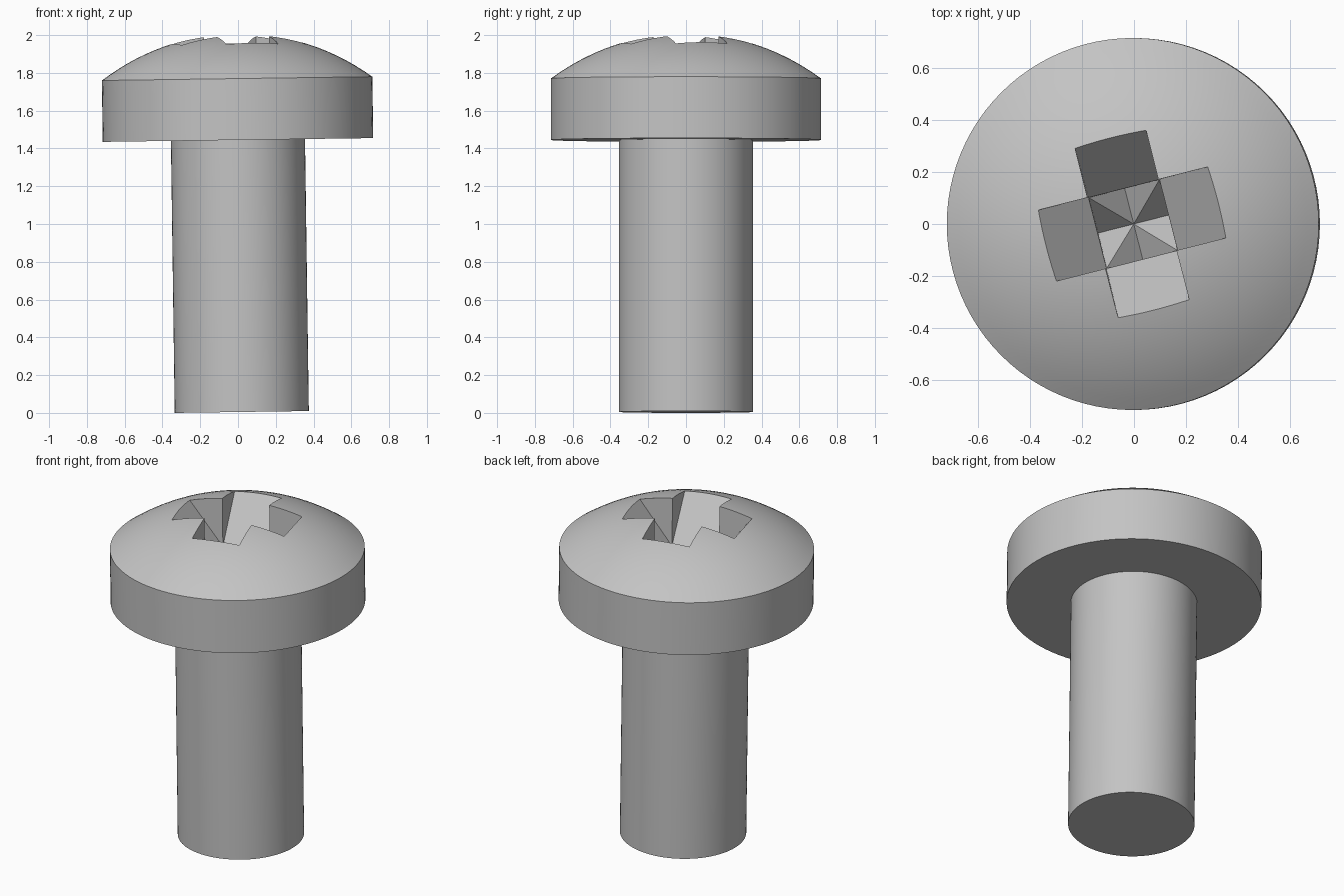
import bpy, bmesh, math
from mathutils import Matrix

cube = bpy.data.objects.get("Cube")
if cube:
    bpy.data.objects.remove(cube, do_unlink=True)

SEGMENTS = 96
LEAN = -0.014                     # slight lean of the whole screw about y
PLACE = Matrix.Translation((0.02, 0, 0.005)) @ Matrix.Rotation(LEAN, 4, 'Y')
TWIST = math.radians(14.3)        # turn of the cross recess

steel = bpy.data.materials.new("grey_steel")
steel.use_nodes = True
grey = (0.55, 0.55, 0.55, 1)
steel.diffuse_color = grey
steel.node_tree.nodes["Principled BSDF"].inputs["Base Color"].default_value = grey


def add_object(name, bm):
    bmesh.ops.recalc_face_normals(bm, faces=bm.faces)
    mesh = bpy.data.meshes.new(name)
    bm.to_mesh(mesh)
    bm.free()
    mesh.materials.append(steel)
    obj = bpy.data.objects.new(name, mesh)
    bpy.context.collection.objects.link(obj)
    return obj


def lathe(name, profile):
    """Spin an (r, z) profile that starts and ends on the axis."""
    bm = bmesh.new()
    verts = [bm.verts.new((r, 0, z)) for r, z in profile]
    edges = [bm.edges.new(pair) for pair in zip(verts, verts[1:])]
    bmesh.ops.spin(bm, geom=verts + edges, cent=(0, 0, 0), axis=(0, 0, 1),
                   angle=math.tau, steps=SEGMENTS, use_merge=True)
    bmesh.ops.remove_doubles(bm, verts=bm.verts, dist=1e-5)
    return add_object(name, bm)


def prism(name, outline, half, angle):
    """Extrude an (x, z) outline to both sides in y, then turn it about z."""
    bm = bmesh.new()
    face = bm.faces.new([bm.verts.new((x, -half, z)) for x, z in outline])
    new = bmesh.ops.extrude_face_region(bm, geom=[face])["geom"]
    bmesh.ops.translate(bm, vec=(0, 2 * half, 0),
                        verts=[g for g in new if isinstance(g, bmesh.types.BMVert)])
    bm.transform(Matrix.Rotation(angle, 4, 'Z'))
    return add_object(name, bm)


# Shaft and domed head
HEAD_R, RIM_Z = 0.716, 1.765
DOME_R, DOME_Z = 1.19, 0.8135
shaft = lathe("shaft", [(0, 0), (0.355, 0), (0.355, 1.46), (0, 1.46)])
rim_angle = math.asin(HEAD_R / DOME_R)
dome = [(DOME_R * math.sin(a), DOME_Z + DOME_R * math.cos(a))
        for a in (rim_angle * (1 - i / 14) for i in range(1, 14))]
head = lathe("head", [(0, 1.44), (HEAD_R, 1.44), (HEAD_R, RIM_Z)] + dome
             + [(0, DOME_Z + DOME_R)])

# Cross recess: two slots with sloping ends, and two V grooves below them
HALF, FLOOR, PIT, SLOPE = 0.141, 1.69, 1.505, 1.31
TOP = 2.2
reach = HALF + (TOP - FLOOR) / SLOPE
slot = [(-HALF, FLOOR), (HALF, FLOOR), (reach, TOP), (-reach, TOP)]
inner = HALF - 0.0005
groove = [(-inner, FLOOR), (0, PIT), (inner, FLOOR), (inner, 1.75), (-inner, 1.75)]
for turn in (0, math.pi / 2):
    for name, outline, half in (("slot", slot, HALF), ("groove", groove, inner)):
        cutter = prism(name + "_cutter", outline, half, TWIST + turn)
        cutter.hide_render = True
        mod = head.modifiers.new(name, 'BOOLEAN')
        mod.operation = 'DIFFERENCE'
        mod.solver = 'EXACT'
        mod.object = cutter
        bpy.context.view_layer.objects.active = head
        bpy.ops.object.modifier_apply(modifier=mod.name)
        bpy.data.objects.remove(cutter, do_unlink=True)

# Lean, then smooth with crisp edges
for obj in (shaft, head):
    obj.data.transform(PLACE)
    bpy.ops.object.select_all(action='DESELECT')
    obj.select_set(True)
    bpy.context.view_layer.objects.active = obj
    bpy.ops.object.shade_smooth_by_angle(angle=math.radians(20))
